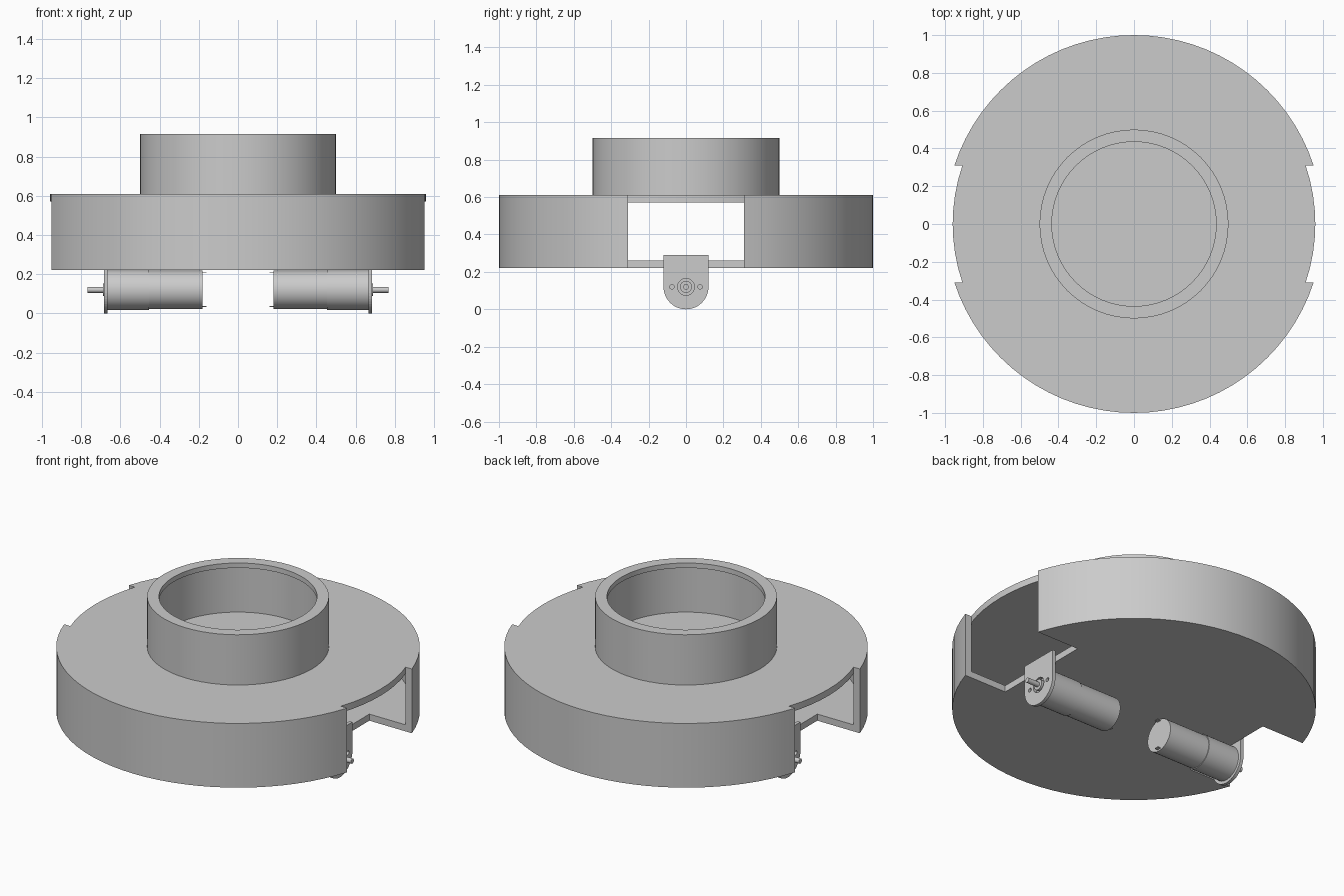
import bpy
import bmesh
from math import sin, cos, pi, asin
from mathutils import Matrix

if "Cube" in bpy.data.objects:
    bpy.data.objects.remove(bpy.data.objects["Cube"])

GREY = (0.6, 0.6, 0.6, 1)
mat = bpy.data.materials.new("plain grey")
mat.use_nodes = True
mat.diffuse_color = GREY
mat.node_tree.nodes["Principled BSDF"].inputs["Base Color"].default_value = GREY

OUTER, INNER = 1.0, 0.96          # shell radii
SLOT_Y, SLOT_X = 0.31, 0.665      # wheel slot half width and inner edge
BASE, TOP, SKIN = 0.22, 0.61, 0.04
AXIS_Z = 0.12                     # motor axis height
ALONG_X = Matrix(((0, 0, 1, 0), (1, 0, 0, 0), (0, 1, 0, 0), (0, 0, 0, 1)))


def finish(name, bm, matrix, smooth=True):
    bm.transform(matrix)
    bmesh.ops.recalc_face_normals(bm, faces=bm.faces)
    mesh = bpy.data.meshes.new(name)
    bm.to_mesh(mesh)
    bm.free()
    mesh.materials.append(mat)
    if smooth:
        mesh.shade_smooth()
        mesh.set_sharp_from_angle(angle=0.6)
    obj = bpy.data.objects.new(name, mesh)
    bpy.context.collection.objects.link(obj)
    return obj


def prism(name, outline, low, high, matrix=Matrix(), smooth=True):
    bm = bmesh.new()
    face = bm.faces.new([bm.verts.new((u, v, low)) for u, v in outline])
    new = bmesh.ops.extrude_face_region(bm, geom=[face])["geom"]
    verts = [g for g in new if isinstance(g, bmesh.types.BMVert)]
    bmesh.ops.translate(bm, verts=verts, vec=(0, 0, high - low))
    return finish(name, bm, matrix, smooth)


def lathe(name, profile, steps, matrix=Matrix(), smooth=True, closed=False):
    bm = bmesh.new()
    verts = [bm.verts.new((r, 0, z)) for r, z in profile]
    pairs = list(zip(verts, verts[1:]))
    if closed:
        pairs.append((verts[-1], verts[0]))
    edges = [bm.edges.new(p) for p in pairs]
    bmesh.ops.spin(bm, geom=verts + edges, cent=(0, 0, 0), axis=(0, 0, 1),
                   angle=2 * pi, steps=steps, use_merge=False)
    bmesh.ops.remove_doubles(bm, verts=bm.verts, dist=0.0001)
    return finish(name, bm, matrix, smooth)


def arc(radius, start, end, count):
    return [(radius * cos(start + (end - start) * i / count),
             radius * sin(start + (end - start) * i / count))
            for i in range(count + 1)]


# Hollow drum: two wall arcs, a full top plate and a slotted bottom plate
a_out, a_in = asin(SLOT_Y / OUTER), asin(SLOT_Y / INNER)
inner_arc = arc(INNER, a_in, pi - a_in, 32)
wall = arc(OUTER, a_out, pi - a_out, 32) + inner_arc[::-1]
half_turn = Matrix.Rotation(pi, 4, "Z")
prism("back_wall", wall, BASE, TOP)
prism("front_wall", wall, BASE, TOP, half_turn)

rim = inner_arc + arc(INNER, pi - a_in, pi + a_in, 8)[1:-1]
prism("top_plate", rim + [(-x, -y) for x, y in rim], TOP - SKIN, TOP)

half = inner_arc + [(-SLOT_X, SLOT_Y), (-SLOT_X, -SLOT_Y)]
prism("bottom_plate", half + [(-x, -y) for x, y in half], BASE, BASE + SKIN)

# Open collar with a thin inner lip
lathe("collar", [(0.5, TOP), (0.5, 0.915), (0.435, 0.915), (0.435, 0.885),
                 (0.45, 0.885), (0.45, TOP)], 64, closed=True)

# Two motors on brackets at the slot edges
for side, turn in (("left", Matrix()), ("right", half_turn)):
    sheet = turn @ ALONG_X
    spindle = turn @ Matrix.Translation((0, 0, AXIS_Z)) @ ALONG_X

    outline = [(0.12, 0.29), (-0.12, 0.29)]
    outline += [(y, z + AXIS_Z) for y, z in arc(0.12, pi, 2 * pi, 24)]
    bracket = prism(side + "_bracket", outline, SLOT_X, SLOT_X + 0.02, sheet, False)

    # Holes for the boss and the two screws
    for label, y, radius in (("boss", 0, 0.045), ("screw_a", 0.075, 0.012),
                             ("screw_b", -0.075, 0.012)):
        place = spindle @ Matrix.Translation((y, 0, 0))
        cutter = lathe(f"{side}_{label}_cutter",
                       [(0, 0.64), (radius, 0.64), (radius, 0.71), (0, 0.71)],
                       20, place, False)
        cutter.hide_render = True
        cutter.hide_set(True)
        cutter.display_type = "WIRE"
        cut = bracket.modifiers.new(label, "BOOLEAN")
        cut.operation = "DIFFERENCE"
        cut.solver = "EXACT"
        cut.object = cutter

    lathe(side + "_motor", [(0, 0.18), (0.098, 0.18), (0.098, 0.455), (0, 0.455)],
          40, spindle)
    lathe(side + "_gearbox", [(0, 0.455), (0.102, 0.455), (0.102, SLOT_X), (0, SLOT_X)],
          40, spindle)
    lathe(side + "_boss", [(0, SLOT_X), (0.032, SLOT_X), (0.032, 0.69), (0, 0.69)],
          24, spindle)
    lathe(side + "_shaft", [(0, 0.68), (0.015, 0.68), (0.015, 0.768), (0, 0.768)],
          16, spindle)

    # Thin terminals at the rear of the motor
    for label, z in (("upper", 0.21), ("lower", 0.035)):
        tab = [(-0.012, z - 0.002), (0.012, z - 0.002),
               (0.012, z + 0.002), (-0.012, z + 0.002)]
        prism(f"{side}_{label}_terminal", tab, 0.16, 0.19, sheet, False)
